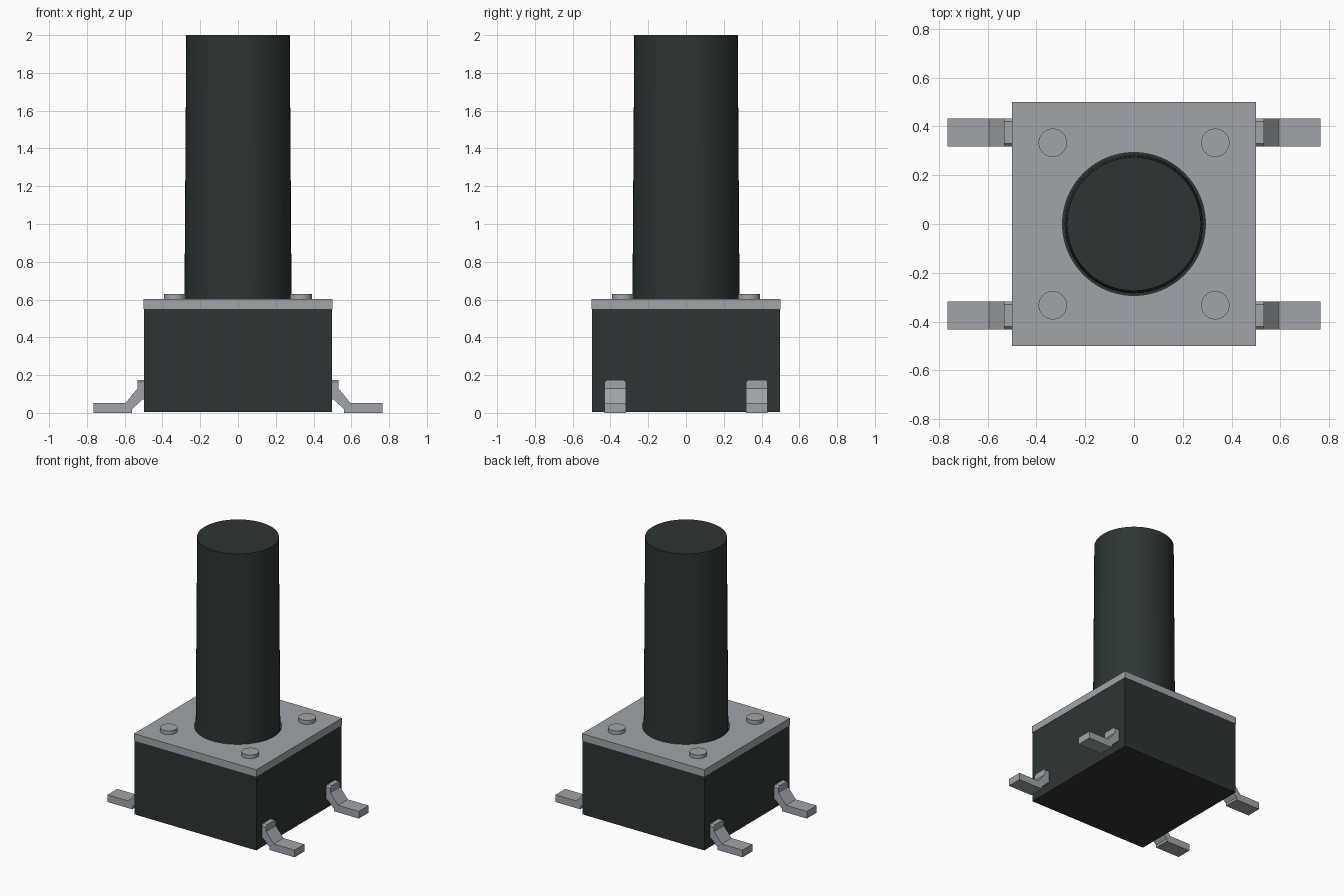
import bpy, bmesh, math

if "Cube" in bpy.data.objects:
    bpy.data.objects.remove(bpy.data.objects["Cube"])


def material(name, rgb):
    m = bpy.data.materials.new(name)
    m.diffuse_color = (*rgb, 1)
    m.use_nodes = True
    m.node_tree.nodes["Principled BSDF"].inputs["Base Color"].default_value = m.diffuse_color
    return m


BLACK = material("black plastic", (0.026, 0.036, 0.034))
METAL = material("grey metal", (0.352, 0.376, 0.407))


def finish(name, bm, mat, smooth=False):
    bmesh.ops.recalc_face_normals(bm, faces=bm.faces)
    me = bpy.data.meshes.new(name)
    bm.to_mesh(me)
    bm.free()
    me.materials.append(mat)
    ob = bpy.data.objects.new(name, me)
    bpy.context.collection.objects.link(ob)
    if smooth:
        bpy.context.view_layer.objects.active = ob
        ob.select_set(True)
        bpy.ops.object.shade_smooth_by_angle(angle=math.radians(30))
        ob.select_set(False)
    return ob


def box(name, half, z0, z1, mat):
    bm = bmesh.new()
    bmesh.ops.create_cube(bm, size=1)
    for v in bm.verts:
        v.co = (v.co.x * 2 * half, v.co.y * 2 * half, z0 if v.co.z < 0 else z1)
    return finish(name, bm, mat)


def cylinder(name, x, y, r0, r1, z0, z1, mat, n=64):
    bm = bmesh.new()
    bmesh.ops.create_cone(bm, cap_ends=True, segments=n, radius1=r0, radius2=r1, depth=z1 - z0)
    bmesh.ops.translate(bm, verts=bm.verts, vec=(x, y, (z0 + z1) / 2))
    return finish(name, bm, mat, True)


# Housing and tapered plunger
box("housing", 0.498, 0.005, 0.55, BLACK)
cylinder("plunger", 0, 0, 0.284, 0.274, 0.54, 2.0, BLACK, 96)

# Metal cover plate with a round clearance hole
plate = box("cover_plate", 0.5, 0.55, 0.602, METAL)
cutter = cylinder("plate_hole_cutter", 0, 0, 0.293, 0.293, 0.5, 0.7, METAL, 96)
cutter.hide_render = True
cutter.hide_viewport = True
cut = plate.modifiers.new("hole", 'BOOLEAN')
cut.operation = 'DIFFERENCE'
cut.solver = 'EXACT'
cut.object = cutter

# Bent lead outline in x and z
LEAD = [(0.49, 0.175), (0.533, 0.175), (0.533, 0.128), (0.595, 0.053), (0.765, 0.053),
        (0.765, 0), (0.562, 0), (0.562, 0.018), (0.508, 0.07), (0.49, 0.07)]


def lead(name, sx, y):
    bm = bmesh.new()
    face = bm.faces.new([bm.verts.new((sx * x, y - 0.057, z)) for x, z in LEAD])
    ext = bmesh.ops.extrude_face_region(bm, geom=[face])
    bmesh.ops.translate(bm, vec=(0, 0.114, 0),
                        verts=[v for v in ext["geom"] if isinstance(v, bmesh.types.BMVert)])
    # Clip the two upper corners
    top = [e for e in bm.edges if all(v.co.z > 0.17 for v in e.verts)
           and abs(e.verts[0].co.y - e.verts[1].co.y) < 0.001]
    bmesh.ops.bevel(bm, geom=top, offset=0.012, segments=1, affect='EDGES')
    finish(name, bm, METAL)


# Four rivets and four leads
for sx, side in ((-1, "left"), (1, "right")):
    for sy, end in ((-1, "front"), (1, "back")):
        cylinder(f"rivet_{end}_{side}", sx * 0.333, sy * 0.333, 0.058, 0.058, 0.59, 0.63, METAL, 48)
        lead(f"lead_{end}_{side}", sx, sy * 0.375)
